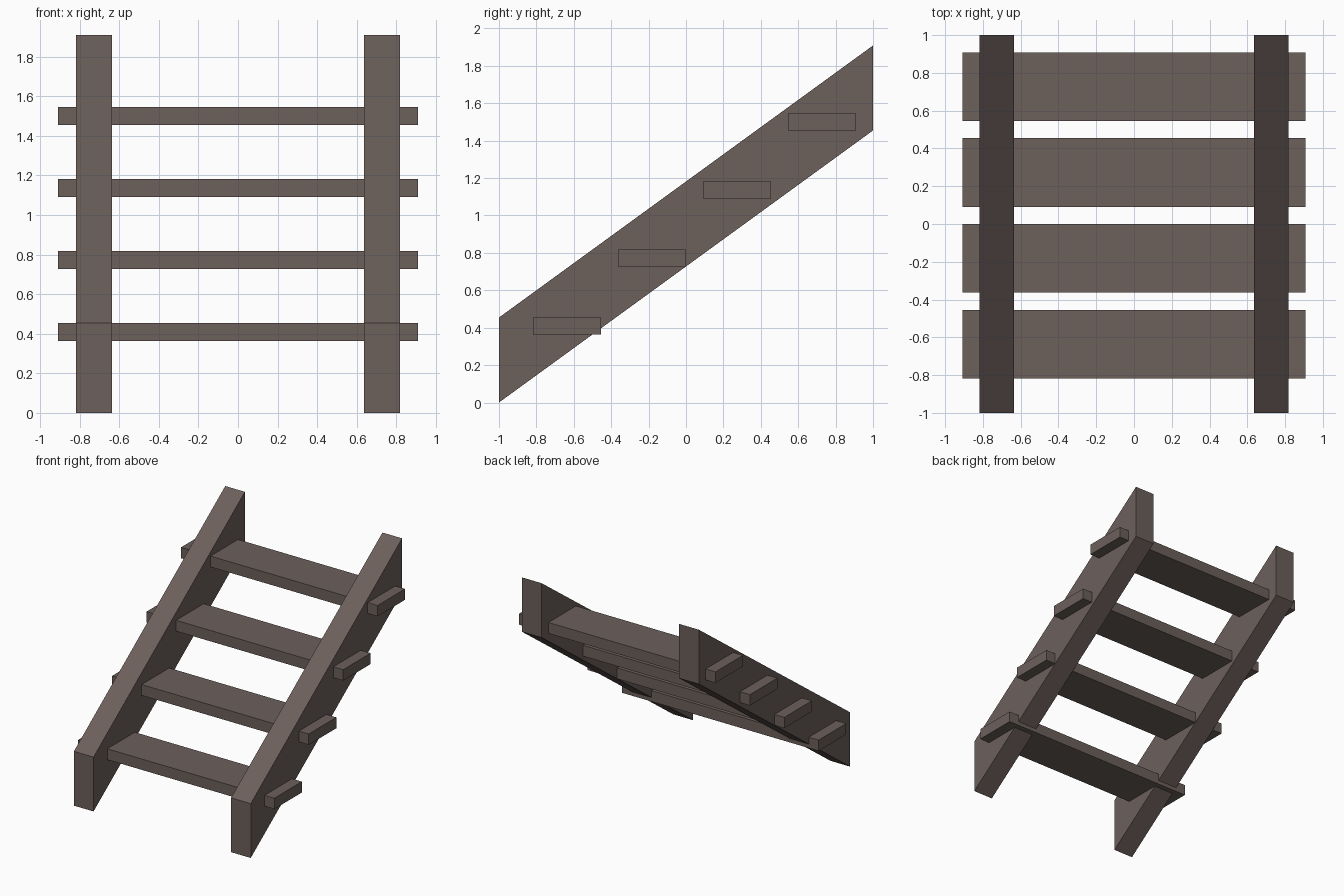
import bpy

if "Cube" in bpy.data.objects:
    bpy.data.objects.remove(bpy.data.objects["Cube"])

U = 1 / 11  # model is laid out on an 11-unit half-length grid

wood = bpy.data.materials.new("dark_wood")
wood.diffuse_color = (0.15, 0.115, 0.105, 1)
wood.use_nodes = True
wood.node_tree.nodes["Principled BSDF"].inputs["Base Color"].default_value = wood.diffuse_color


def extrude_x(name, profile, x0, x1):
    """Extrude a counter-clockwise (y, z) profile from x0 to x1."""
    n = len(profile)
    verts = [(x * U, y * U, z * U) for x in (x0, x1) for y, z in profile]
    faces = [tuple(reversed(range(n))), tuple(range(n, 2 * n))]
    faces += [(i, (i + 1) % n, n + (i + 1) % n, n + i) for i in range(n)]
    mesh = bpy.data.meshes.new(name)
    mesh.from_pydata(verts, [], faces)
    mesh.materials.append(wood)
    obj = bpy.data.objects.new(name, mesh)
    bpy.context.collection.objects.link(obj)
    return obj


# Sloped side stringers with plumb-cut ends
slope = [(-11, 0), (11, 16), (11, 21), (-11, 5)]
extrude_x("stringer_left", slope, -9, -7)
extrude_x("stringer_right", slope, 7, 9)

# Treads passing through both stringers
for i, y in enumerate((-9, -4, 1, 6)):
    z = 4 + 4 * i
    extrude_x(f"tread_{i + 1}", [(y, z), (y + 4, z), (y + 4, z + 1), (y, z + 1)], -10, 10)
